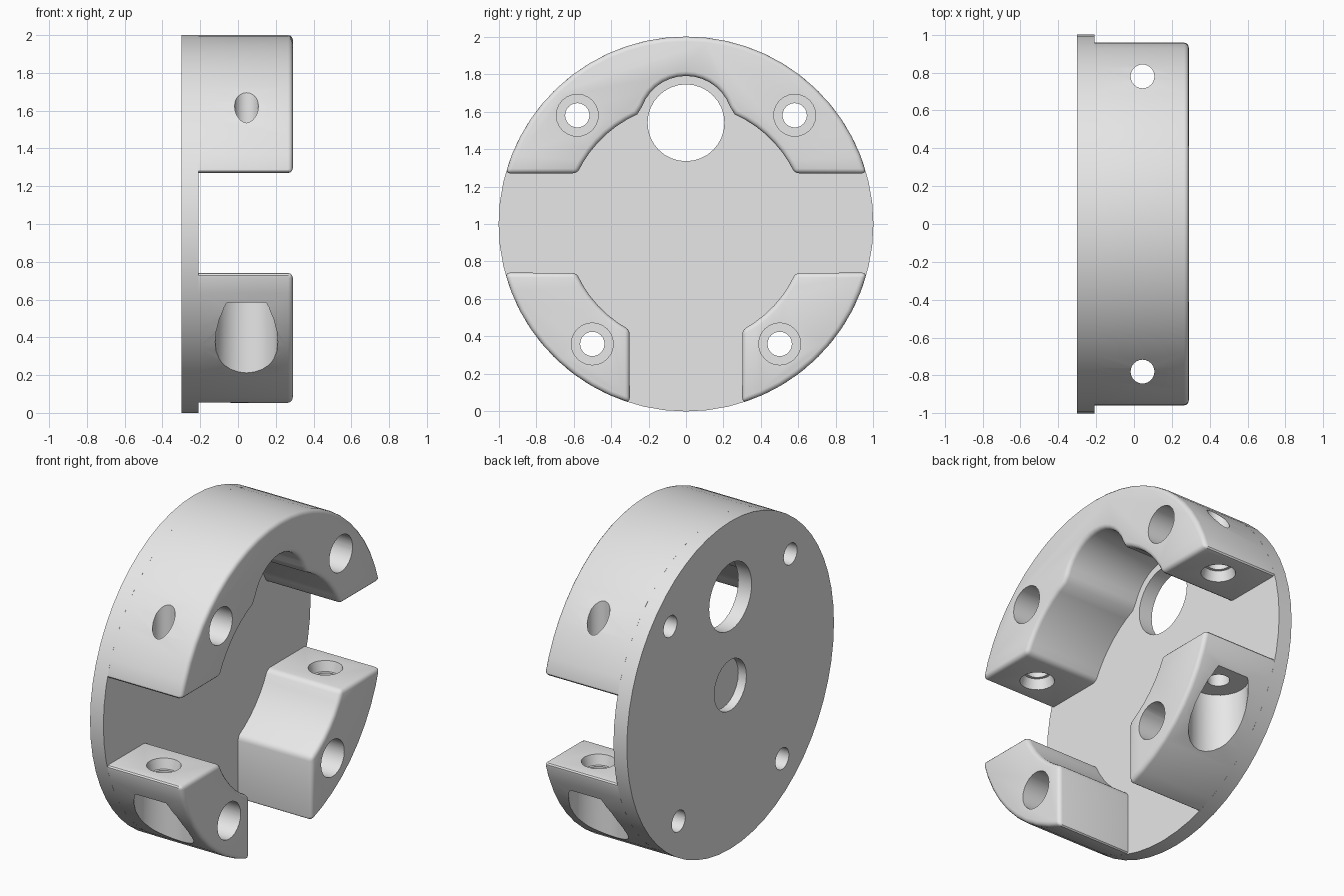
import bpy, bmesh
from math import radians, sin, cos, pi
from mathutils import Matrix

cube = bpy.data.objects.get("Cube")
if cube:
    bpy.data.objects.remove(cube, do_unlink=True)

BACK, FLOOR, FRONT = -0.3, -0.21, 0.29

# Plain grey finish
grey = bpy.data.materials.new("light_grey")
grey.use_nodes = True
colour = (0.8, 0.8, 0.8, 1)
grey.diffuse_color = colour
grey.node_tree.nodes["Principled BSDF"].inputs["Base Color"].default_value = colour


def to_object(name, bm):
    bmesh.ops.recalc_face_normals(bm, faces=bm.faces[:])
    mesh = bpy.data.meshes.new(name)
    bm.to_mesh(mesh)
    bm.free()
    mesh.materials.append(grey)
    obj = bpy.data.objects.new(name, mesh)
    bpy.context.scene.collection.objects.link(obj)
    return obj


def cylinder(name, axis, a, b, start, end, r1, r2=None, sides=24):
    """Cylinder or cone along x (a, b = y, z) or along z (a, b = x, y)."""
    bm = bmesh.new()
    bmesh.ops.create_cone(bm, cap_ends=True, segments=sides, radius1=r1,
                          radius2=r2 or r1, depth=end - start)
    mid = (start + end) / 2
    if axis == "x":
        place = Matrix.Translation((mid, a, b)) @ Matrix.Rotation(pi / 2, 4, "Y")
    else:
        place = Matrix.Translation((a, b, mid))
    bmesh.ops.transform(bm, matrix=place, verts=bm.verts[:])
    return to_object(name, bm)


def volume(mesh):
    bm = bmesh.new()
    bm.from_mesh(mesh)
    result = bm.calc_volume()
    bm.free()
    return result


def drill(body, *shape):
    """Cut a cylinder from the body, keeping the first sound result."""
    cutter = cylinder("cutter", *shape)
    cutter.hide_render = True
    before = volume(body.data)
    mod = body.modifiers.new("drill", "BOOLEAN")
    mod.operation = "DIFFERENCE"
    mod.object = cutter
    for solver in ("EXACT", "MANIFOLD", "FLOAT"):
        mod.solver = solver
        bpy.context.view_layer.update()
        graph = bpy.context.evaluated_depsgraph_get()
        mesh = bpy.data.meshes.new_from_object(body.evaluated_get(graph))
        if before * 0.4 < volume(mesh) < before * 0.9999:
            body.data = mesh
            break
    body.modifiers.remove(mod)
    bpy.data.objects.remove(cutter, do_unlink=True)


def arc(cz, r, a0, a1, n):
    angles = [radians(a0 + (a1 - a0) * i / n) for i in range(n + 1)]
    return [(r * cos(a), cz + r * sin(a)) for a in angles]


def block(name, outline):
    """Raised block on the plate, with rounded front and corner edges."""
    bm = bmesh.new()
    low = [bm.verts.new((FLOOR, y, z)) for y, z in outline]
    top = [bm.verts.new((FRONT, y, z)) for y, z in outline]
    bm.faces.new(low)
    bm.faces.new(top)
    for i in range(len(outline)):
        bm.faces.new((low[i - 1], low[i], top[i], top[i - 1]))
    bmesh.ops.recalc_face_normals(bm, faces=bm.faces[:])
    sharp = [e for e in bm.edges
             if max(v.co.x for v in e.verts) > FRONT - 0.01
             and e.calc_face_angle(0) > radians(35)]
    bmesh.ops.bevel(bm, geom=sharp, offset=0.025, segments=3, profile=0.5,
                    affect="EDGES")
    return to_object(name, bm)


# Round back plate with the large passage and a blind recess behind
plate = cylinder("back_plate", "x", 0, 1, BACK, FLOOR, 1, sides=56)
drill(plate, "x", 0, 1.54, -0.5, 0, 0.205, 0.205, 32)
drill(plate, "x", 0, 1, -0.5, -0.245, 0.155)

# Horseshoe over the passage
inner = arc(1, 0.64, 25, 66, 7) + arc(1.54, 0.25, 20, 90, 7)
inner += [(-y, z) for y, z in reversed(inner[:-1])]
horseshoe = block("upper_horseshoe",
                  arc(1, 1, 15.66, 164.34, 24) + inner[::-1])
parts = [plate, horseshoe]

# The two lower blocks
lower_outline = arc(1, 1, -72.54, -15.07, 9) + arc(1, 0.64, -24, -62, 6)
for side, name in ((1, "back_lower_block"), (-1, "front_lower_block")):
    lower = block(name, [(side * y, z) for y, z in lower_outline])
    parts.append(lower)

    # Counterbored screw holes through block and plate
    for body, y, z in ((horseshoe, 0.58, 1.58), (lower, 0.5, 0.36)):
        drill(plate, "x", side * y, z, -0.5, 0, 0.065)
        drill(body, "x", side * y, z, -0.5, 0.5, 0.065)
        drill(body, "x", side * y, z, -0.1, 0.5, 0.112)

    # Vertical cross holes, flared where they face the side gap
    y = side * 0.78
    drill(horseshoe, "z", 0.045, y, 1, 2.2, 0.063)
    drill(horseshoe, "z", 0.045, y, 1.22, 1.33, 0.11, 0.08)
    drill(lower, "z", 0.045, y, -0.2, 0.9, 0.063)
    drill(lower, "z", 0.045, y, 0.68, 0.79, 0.08, 0.11)

    # Pocket open to the outside of the lower block
    drill(lower, "z", 0.045, y, -0.2, 0.585, 0.166)

# Smooth shading with crisp edges
bpy.ops.object.select_all(action="DESELECT")
for part in parts:
    part.select_set(True)
bpy.context.view_layer.objects.active = plate
bpy.ops.object.shade_smooth_by_angle(angle=radians(35))
